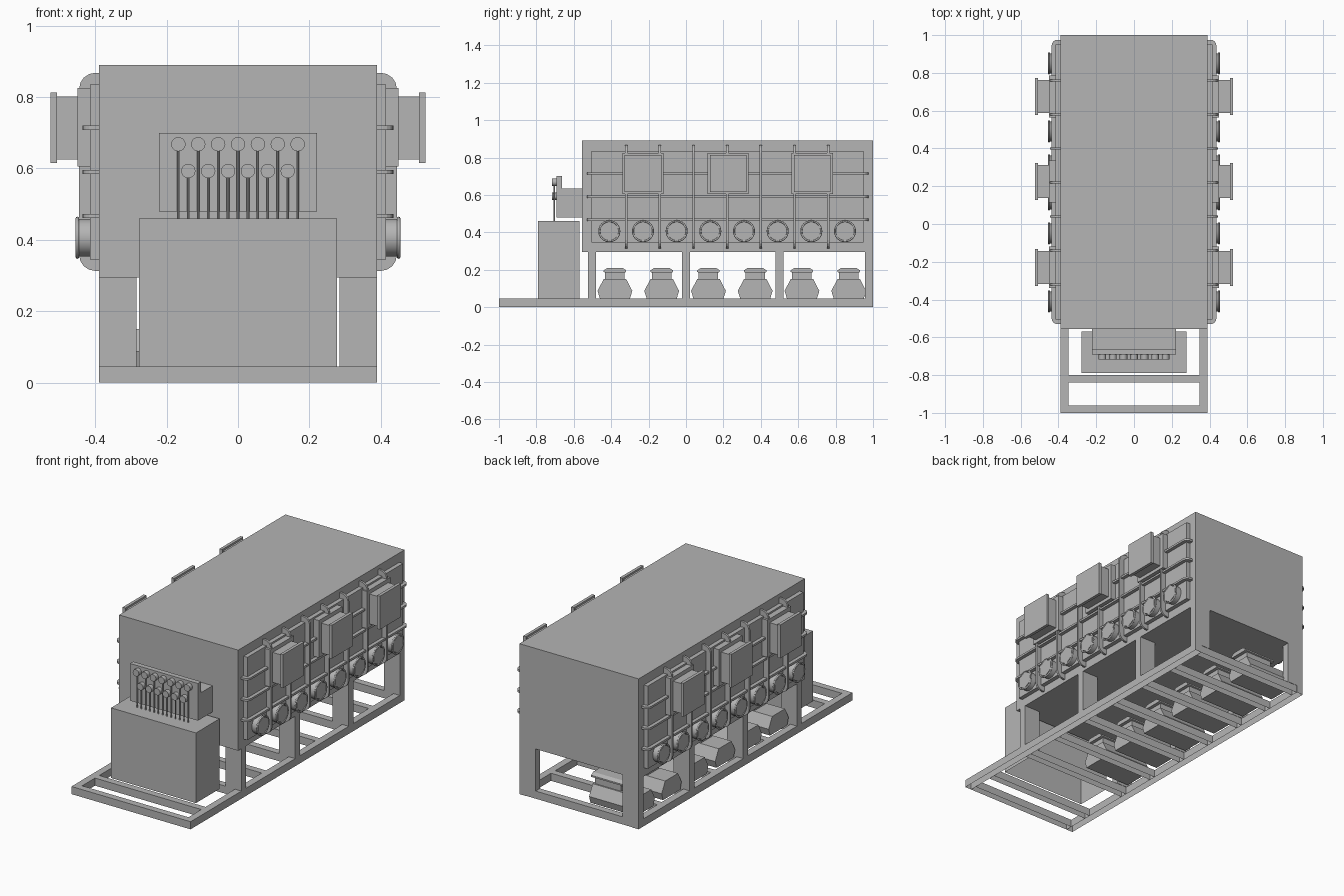
import bpy, bmesh, math
from mathutils import Vector, Matrix

if "Cube" in bpy.data.objects:
    bpy.data.objects.remove(bpy.data.objects["Cube"])

# dark grey paint for the whole machine
paint = bpy.data.materials.new("dark_grey_paint")
paint.diffuse_color = (.46, .46, .46, 1)
paint.use_nodes = True
paint.node_tree.nodes["Principled BSDF"].inputs["Base Color"].default_value = paint.diffuse_color


def finish(name, bm, smooth=False):
    me = bpy.data.meshes.new(name)
    bm.to_mesh(me)
    bm.free()
    me.materials.append(paint)
    ob = bpy.data.objects.new(name, me)
    bpy.context.collection.objects.link(ob)
    if smooth:
        bpy.ops.object.select_all(action='DESELECT')
        ob.select_set(True)
        bpy.context.view_layer.objects.active = ob
        bpy.ops.object.shade_smooth_by_angle(angle=math.radians(40))
    return ob


def box(name, x0, x1, y0, y1, z0, z1, open_bottom=False):
    bm = bmesh.new()
    size = (abs(x1 - x0), y1 - y0, z1 - z0)
    mid = Vector((x0 + x1, y0 + y1, z0 + z1)) / 2
    bmesh.ops.create_cube(bm, size=1, matrix=Matrix.Translation(mid) @ Matrix.Diagonal((*size, 1)))
    if open_bottom:
        bm.normal_update()
        bmesh.ops.delete(bm, geom=[f for f in bm.faces if f.normal.z < -.9], context='FACES_ONLY')
    return finish(name, bm)


def prism(name, pts, a, b, place):
    """Extrude a 2D profile from a to b; place(u, v, w) gives the 3D point."""
    bm = bmesh.new()
    lo, hi = ([bm.verts.new(place(u, v, w)) for u, v in pts] for w in (a, b))
    n = len(pts)
    bm.faces.new(lo)
    bm.faces.new(hi)
    for i in range(n):
        bm.faces.new((lo[i], lo[(i + 1) % n], hi[(i + 1) % n], hi[i]))
    bmesh.ops.recalc_face_normals(bm, faces=bm.faces)
    return finish(name, bm)


def rod(name, p, q, r, n=24, spin=0):
    p, q = Vector(p), Vector(q)
    d = q - p
    bm = bmesh.new()
    mat = Matrix.Translation((p + q) / 2) @ d.to_track_quat('Z', 'Y').to_matrix().to_4x4() @ Matrix.Rotation(spin, 4, 'Z')
    bmesh.ops.create_cone(bm, cap_ends=True, segments=n, radius1=r, radius2=r, depth=d.length, matrix=mat)
    return finish(name, bm, n > 8)


def ring(name, loc, major, minor):
    bpy.ops.mesh.primitive_torus_add(location=loc, rotation=(0, math.pi / 2, 0), major_radius=major,
                                     minor_radius=minor, major_segments=24, minor_segments=10)
    ob = bpy.context.object
    ob.name = name
    ob.data.materials.append(paint)
    bpy.ops.object.shade_smooth()


def handle_profile(lo, hi, inner, outer, r):
    """Bar outline standing off the wall, with rounded outer corners."""
    pts = [(inner, lo)]
    for c, start in ((lo + r, -90), (hi - r, 0)):
        for i in range(5):
            t = math.radians(start + 22.5 * i)
            pts.append((outer - r + r * math.cos(t), c + r * math.sin(t)))
    return pts + [(inner, hi)]


# main cabinet
box("cabinet", -.39, .39, -.555, 1, .295, .89)

# base frame: side rails, cross beams, legs
motor_y = [-.38 + .25 * i for i in range(6)]
for s in (-1, 1):
    box("base_rail", s * .39, s * .348, -1, 1, 0, .045, True)
    for y in (-.503, 0, .5, .978):
        box("leg", s * .39, s * .285, y - .022, y + .022, .045, .295)
for y in (-.98, -.82, -.503, -.255, 0, .245, .5, .745, .978):
    box("cross_beam", -.348, .348, y - .02, y + .02, 0, .045, True)

# motors on the left half of the frame
body = [(-.08, .045), (.08, .045), (.093, .087), (.06, .15), (-.06, .15), (-.093, .087)]
cap = [(-.053, .185), (-.06, .188), (-.06, .197), (-.04, .21), (.04, .21), (.06, .197), (.06, .188), (.053, .185)]
for y in motor_y:
    at = lambda u, v, w: (w, y + u, v)
    prism("motor_body", body, -.34, -.04, at)
    box("motor_neck", -.22, -.05, y - .052, y + .052, .148, .187)
    prism("motor_cap", cap, -.24, -.03, at)

# side walls
for s in (-1, 1):
    box("side_panel", s * .385, s * .415, -.505, .95, .345, .835)
    rib = handle_profile(.313, .868, .388, .445, .045)
    for i in range(7):
        y = -.32 + .18 * i
        prism("vertical_rib", rib, y - .006, y + .006, lambda u, v, w: (s * u, w, v))
    bar = handle_profile(-.53, .975, .388, .436, .03)
    for z in (.467, .59, .714):
        prism("horizontal_rib", bar, z - .006, z + .006, lambda u, v, w: (s * u, v, w))
    # square ducts with flanges
    for y in (-.23, .225, .675):
        box("duct_base", s * .41, s * .449, y - .11, y + .11, .605, .825)
        box("duct_neck", s * .44, s * .51, y - .088, y + .088, .625, .802)
        box("duct_flange", s * .507, s * .525, y - .098, y + .098, .615, .813)
    # round ports with hexagonal covers
    for i in range(8):
        y = -.41 + .18 * i
        rod("port_barrel", (s * .41, y, .406), (s * .446, y, .406), .053)
        ring("port_ring", (s * .45, y, .406), .054, .005)
        rod("port_cover", (s * .44, y, .406), (s * .4535, y, .406), .053, 6)

# control desk
box("control_desk", -.278, .278, -.79, -.57, .045, .46, True)
box("valve_block", -.222, .222, -.68, -.55, .48, .635)
box("valve_panel", -.222, .222, -.692, -.662, .48, .70)

# levers in two rows
for count, z, y in ((7, .668, -.704), (6, .593, -.704)):
    for i in range(count):
        x = (i - (count - 1) / 2) * .0557
        rod("lever_stem", (x, y, .455), (x, y, z), .0038, 8)
        rod("lever_knob", (x, y - .013, z), (x, y + .012, z), .02, 20)
